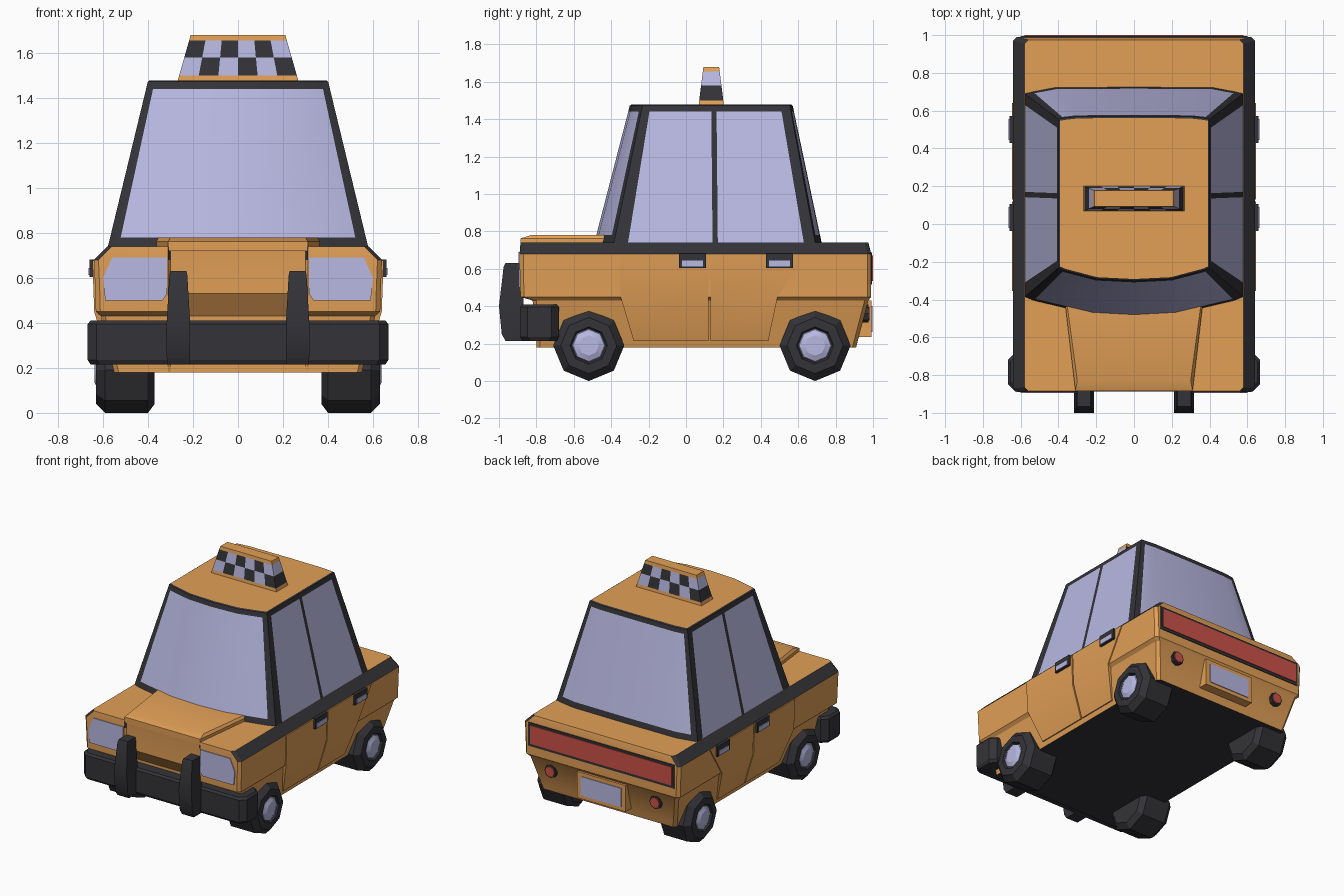
import bpy, bmesh, math
from mathutils import Vector

if "Cube" in bpy.data.objects:
    bpy.data.objects.remove(bpy.data.objects["Cube"])

COLORS = {
    "taxi_orange": (0.76, 0.35, 0.095, 1),
    "charcoal": (0.034, 0.034, 0.040, 1),
    "pale_glass": (0.48, 0.48, 0.76, 1),
    "lamp_red": (0.60, 0.085, 0.065, 1),
}
MATS = {}
for mat_name, rgba in COLORS.items():
    MATS[mat_name] = bpy.data.materials.new(mat_name)
    MATS[mat_name].diffuse_color = rgba
ORANGE, DARK, GLASS, RED = COLORS


def loft(name, rings, color):
    """Skin equal-sized rings and cap both ends; color is a name or rule(row, column, face)."""
    bm = bmesh.new()
    vs = [[bm.verts.new(p) for p in r] for r in rings]
    n = len(rings[0])
    tags = []
    for r in range(len(rings) - 1):
        for k in range(n):
            j = (k + 1) % n
            tags.append((bm.faces.new((vs[r][k], vs[r][j], vs[r + 1][j], vs[r + 1][k])), r, k))
    tags.append((bm.faces.new(vs[0][::-1]), -1, 0))
    tags.append((bm.faces.new(vs[-1]), len(rings) - 1, -1))
    bmesh.ops.recalc_face_normals(bm, faces=bm.faces)
    bm.normal_update()
    slots = []
    for f, r, k in tags:
        c = color if isinstance(color, str) else color(r, k, f)
        if c not in slots:
            slots.append(c)
        f.material_index = slots.index(c)
    me = bpy.data.meshes.new(name)
    bm.to_mesh(me)
    bm.free()
    for c in slots:
        me.materials.append(MATS[c])
    ob = bpy.data.objects.new(name, me)
    bpy.context.collection.objects.link(ob)
    return ob


def rect(x0, x1, y0, y1, z):
    return [(x0, y0, z), (x1, y0, z), (x1, y1, z), (x0, y1, z)]


def box(name, x0, x1, y0, y1, z0, z1, color):
    return loft(name, [rect(x0, x1, y0, y1, z0), rect(x0, x1, y0, y1, z1)], color)


def chamfered(x, y0, y1, z, c, yc=None):
    """Rectangle with cut corners and optional recessed front centre."""
    mid = [] if yc is None else [(-0.31, y0, z), (-0.30, yc, z), (0.30, yc, z), (0.31, y0, z)]
    return ([(-x + c, y0, z)] + mid + [(x - c, y0, z), (x, y0 + c, z), (x, y1 - c, z),
            (x - c, y1, z), (-x + c, y1, z), (-x, y1 - c, z), (-x, y0 + c, z)])


# Lower body with black belt and underside
def body_color(r, k, f):
    if r == -1:
        return DARK
    return DARK if r == 4 and abs(f.normal.x) > 0.4 else ORANGE


levels = [  # half width, front, back, front centre, height
    (0.55, -0.80, 0.91, -0.795, 0.18), (0.56, -0.80, 0.92, -0.795, 0.22),
    (0.61, -0.82, 0.975, -0.80, 0.43), (0.632, -0.885, 0.99, -0.815, 0.45),
    (0.64, -0.89, 0.99, -0.875, 0.68), (0.58, -0.885, 0.975, -0.88, 0.74)]
# extra level so that the nose centre folds under at z 0.53
levels.insert(4, (0.634, -0.888, 0.99, -0.875, 0.53))
loft("body", [chamfered(x, a, b, z, 0.02, c) for x, a, b, c, z in levels],
     lambda r, k, f: body_color(r - 1 if r > 0 else r, k, f))

# Raised hood centre
def hood_ring(fx, fy, bx, z):
    return [(-fx, fy, z), (fx, fy, z), (bx, -0.42, z), (-bx, -0.42, z)]


loft("hood", [hood_ring(0.31, -0.885, 0.365, 0.72), hood_ring(0.31, -0.885, 0.365, 0.762),
              hood_ring(0.30, -0.83, 0.355, 0.78)], ORANGE)

# Cabin: half outlines at belt and at roof, from front centre round to rear centre
low = [(0, -.49), (.22, -.478), (.53, -.405), (.578, -.385), (.578, -.31), (.578, .142),
       (.578, .17), (.578, .63), (.578, .69), (.535, .70), (.42, .722), (0, .725)]
top = [(0, -.30), (.20, -.29), (.37, -.245), (.40, -.232), (.40, -.19), (.40, .135),
       (.40, .163), (.40, .505), (.40, .555), (.372, .56), (.30, .568), (0, .57)]


def cabin_ring(z, scale=1.0):
    t = min((z - 0.74) / 0.735, 1)
    half = [((a[0] * (1 - t) + b[0] * t) * scale, (a[1] * (1 - t) + b[1] * t - .135) * scale + .135, z)
            for a, b in zip(low, top)]
    return half + [(-x, y, zz) for x, y, zz in half[-2:0:-1]]


def cabin_color(r, k, f):
    k = k if k <= 10 else 21 - k
    if r == 4:
        return ORANGE
    sill = r == 0 and abs(f.normal.y) > 0.5
    return DARK if r in (-1, 2, 3) or sill or k in (2, 3, 5, 7, 8) else GLASS


loft("cabin", [cabin_ring(0.735), cabin_ring(0.78), cabin_ring(1.44), cabin_ring(1.472),
               cabin_ring(1.478, 0.98)], cabin_color)

# Checkered roof sign
def sign_ring(z, grow=0.0):
    t = (z - 1.47) / 0.21
    x, y = 0.27 - 0.06 * t + grow, 0.068 - 0.026 * t + grow
    front = [(-x + x * i / 3, -y) for i in range(7)]
    return [(a, b + 0.135, z) for a, b in front + [(-a, -b) for a, b in front]]


columns = [0, 1, 2, 3, 4, 5, 5] * 2


def sign_color(r, k, f):
    if r not in (1, 2):
        return ORANGE
    return DARK if (columns[k] + r) % 2 == 0 else GLASS


loft("roof_sign", [sign_ring(z) for z in (1.47, 1.50, 1.58, 1.655, 1.68)], sign_color)

# Front bumper and its two guards
loft("front_bumper", [chamfered(0.655, -0.875, -0.69, 0.215, 0.04), chamfered(0.668, -0.887, -0.68, 0.235, 0.04),
                      chamfered(0.668, -0.887, -0.68, 0.395, 0.04), chamfered(0.655, -0.875, -0.69, 0.41, 0.04)], DARK)
for s in (-1, 1):
    loft("bumper_guard", [rect(s * .265 - w, s * .265 + w, y, -0.87, z) for w, y, z in
         ((.048, -.965, .215), (.052, -.985, .25), (.052, -1.0, .40), (.040, -.975, .61), (.036, -.965, .63))], DARK)


# Octagonal wheels
def wheel(name, s, y):
    prof = [(.37, .15), (.40, .19), (.59, .19), (.63, .15), (.632, .10), (.615, .09),
            (.625, .085), (.635, .06), (.638, .055)]
    rings = [[(s * x, y + r * math.cos(i * math.pi / 4), .19 + r * math.sin(i * math.pi / 4))
              for i in range(8)] for x, r in prof]
    loft(name, rings, lambda r, k, f: GLASS if r > 4 else DARK)


for s in (-1, 1):
    for name, y in (("front_wheel", -0.52), ("rear_wheel", 0.69)):
        wheel(name, s, y)

    # Door skins, tucked in at the bottom
    for name, ends in (("front_door", ((-.28, .12), (-.35, .12), (-.355, .12))),
                       ("rear_door", ((.13, .44), (.13, .49), (.13, .64)))):
        loft(name, [rect(*sorted((s * (x - .03), s * x)), a, b, z) for (a, b), x, z in
                    zip(ends, (.567, .639, .647), (.215, .45, .678))], ORANGE)

    # Door handles
    for y in (0.035, 0.50):
        x0, x1 = sorted((s * .62, s * .66))
        box("door_handle", x0, x1, y - .072, y + .072, .605, .682, DARK)
        x0, x1 = sorted((s * .655, s * .664))
        box("handle_plate", x0, x1, y - .056, y + .056, .612, .645, GLASS)

    # Headlights
    lamp = [(.335, .50), (.59, .50), (.60, .60), (.56, .69), (.315, .69), (.315, .53)]
    loft("headlight", [[(s * x, y, z) for x, z in lamp] for y in (-.888, -.895)], GLASS)

    # Small round rear lamps
    for name, r, y, c in (("rear_lamp_ring", .048, .975, DARK), ("rear_lamp", .037, .981, RED)):
        loft(name, [[(s * .43 + r * math.cos(i * math.pi / 4), yy, .36 + r * math.sin(i * math.pi / 4))
                     for i in range(8)] for yy in (.94, y)], c)

# Tail light strip
box("tail_light_frame", -.60, .60, .985, .995, .515, .688, DARK)
box("tail_light", -.58, .58, .99, 1.0, .535, .672, RED)

# Rear number plate with frame
box("plate_holder", -.20, .20, .90, .992, .235, .43, ORANGE)
box("number_plate", -.165, .165, .99, .997, .262, .402, GLASS)

for ob in bpy.context.collection.objects:
    ob.select_set(True)
    bpy.context.view_layer.objects.active = ob
bpy.ops.object.shade_smooth_by_angle(angle=math.radians(25))

for m in bpy.data.materials:
    if m.users and not m.is_grease_pencil:
        m.use_nodes = True
        m.node_tree.nodes["Principled BSDF"].inputs["Base Color"].default_value = m.diffuse_color
